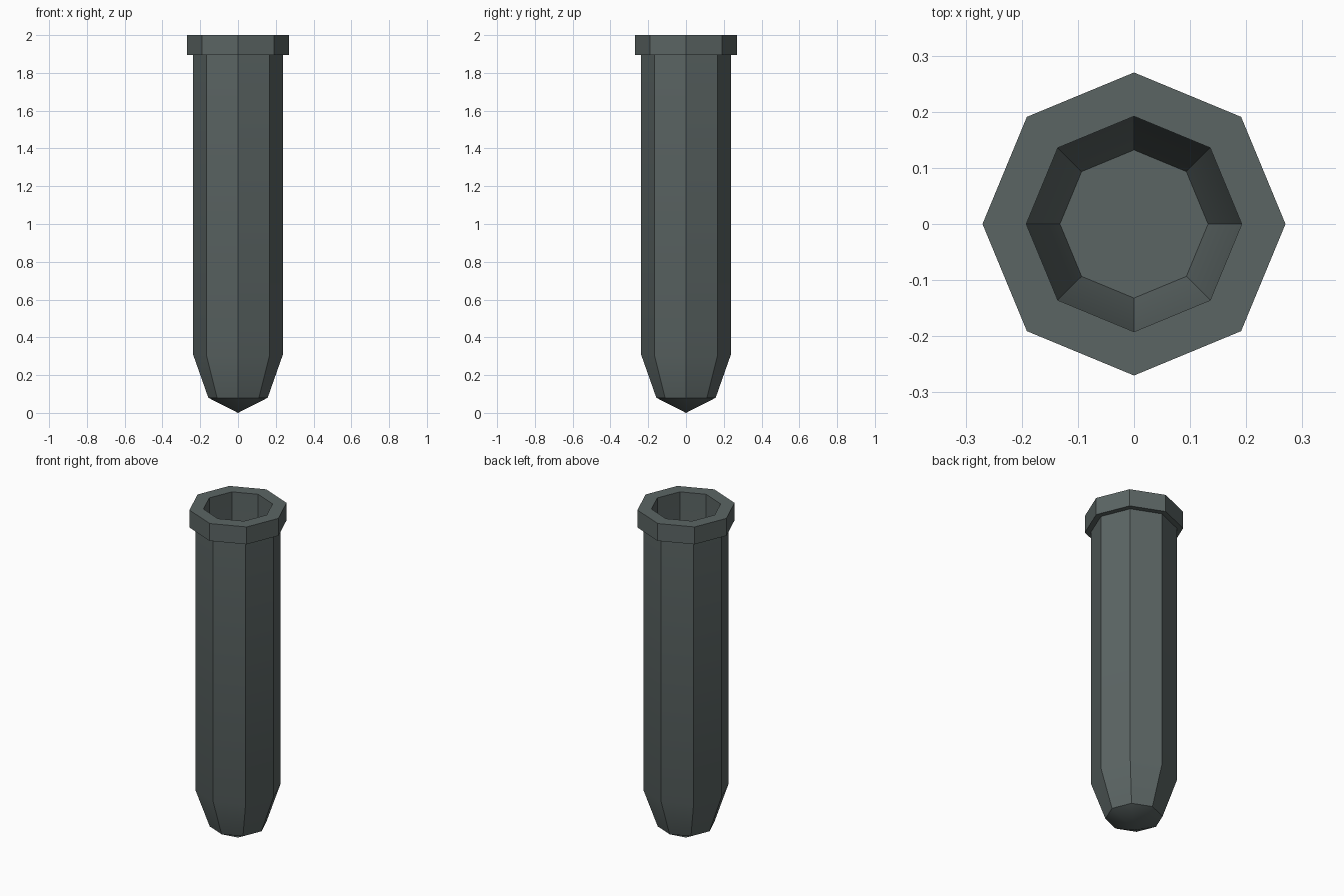
import bpy, bmesh, math

if "Cube" in bpy.data.objects:
    bpy.data.objects.remove(bpy.data.objects["Cube"])

SIDES = 8

# Closed wall profile (radius, z): outer tip, up the outside, over the rim, down the bore
PROFILE = [
    (0.157, 0.08), (0.237, 0.307), (0.237, 1.895),   # tapered end and shaft
    (0.27, 1.895), (0.27, 2.0),                      # collar
    (0.192, 2.0), (0.192, 0.31), (0.132, 0.12),      # hollow bore
]


def ring(bm, r, z):
    return [bm.verts.new((r * math.cos(math.tau * i / SIDES),
                          r * math.sin(math.tau * i / SIDES), z))
            for i in range(SIDES)]


bm = bmesh.new()
rings = [ring(bm, r, z) for r, z in PROFILE]
for a, b in zip(rings, rings[1:]):
    for i in range(SIDES):
        j = (i + 1) % SIDES
        bm.faces.new((a[i], a[j], b[j], b[i]))

# Pointed tip
apex = bm.verts.new((0, 0, 0))
for i in range(SIDES):
    bm.faces.new((apex, rings[0][(i + 1) % SIDES], rings[0][i]))

# Flat floor of the bore
bm.faces.new(rings[-1])
bmesh.ops.recalc_face_normals(bm, faces=bm.faces)

mesh = bpy.data.meshes.new("hollow_tube")
bm.to_mesh(mesh)
bm.free()
tube = bpy.data.objects.new("hollow_tube", mesh)
bpy.context.collection.objects.link(tube)

# Dark grey-green finish
mat = bpy.data.materials.new("dark_metal")
mat.diffuse_color = (0.105, 0.13, 0.127, 1)
mat.use_nodes = True
mat.node_tree.nodes["Principled BSDF"].inputs["Base Color"].default_value = mat.diffuse_color
mesh.materials.append(mat)

# Blend shallow bends, keep the eight sides crisp
bpy.context.view_layer.objects.active = tube
tube.select_set(True)
bpy.ops.object.shade_smooth_by_angle(angle=math.radians(30))
